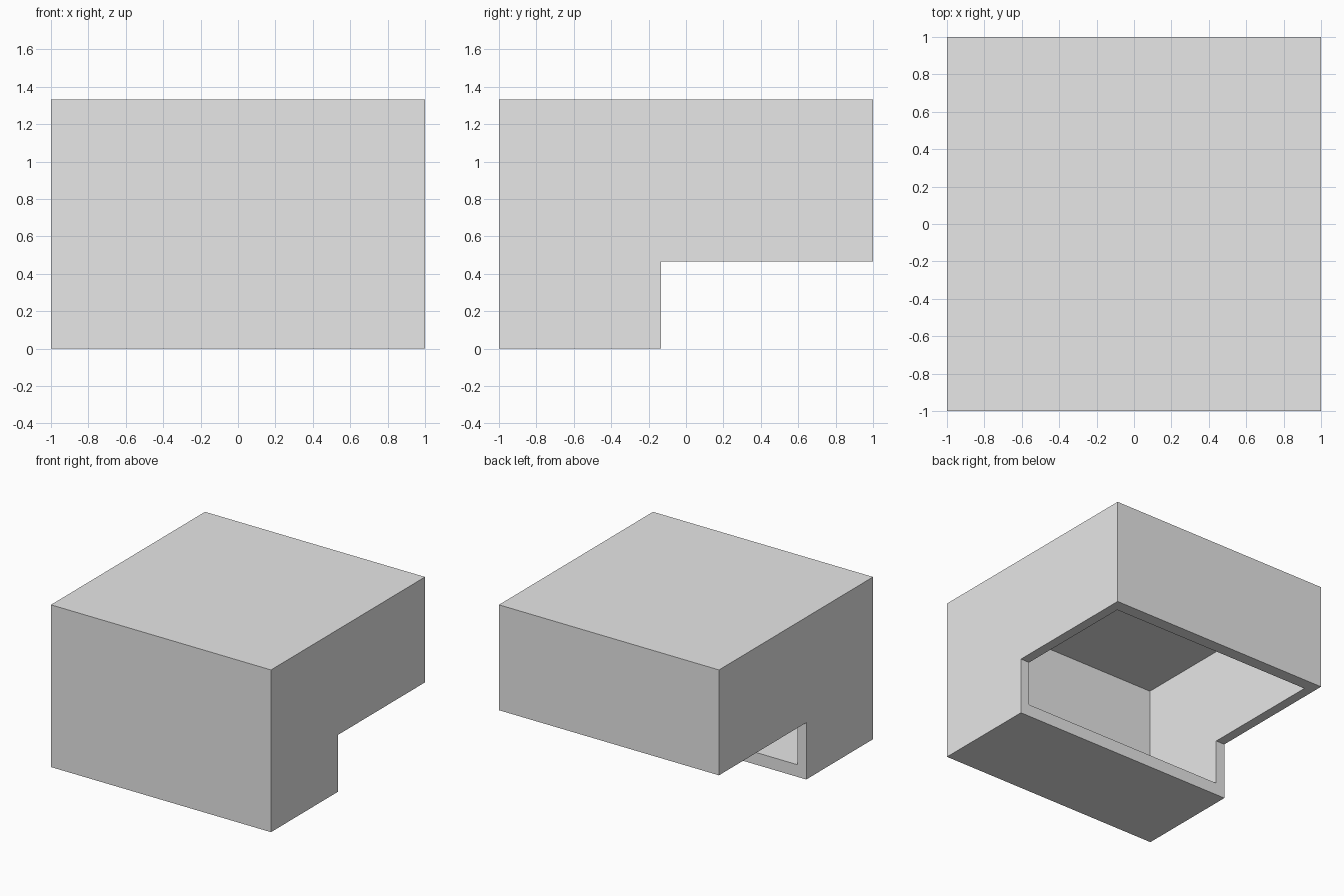
import bpy
import bmesh

cube = bpy.data.objects.get("Cube")
if cube:
    bpy.data.objects.remove(cube, do_unlink=True)

# Single grey material
grey = bpy.data.materials.new("light_grey")
grey.use_nodes = True
colour = (0.8, 0.8, 0.8, 1.0)
grey.diffuse_color = colour
grey.node_tree.nodes["Principled BSDF"].inputs["Base Color"].default_value = colour

STEP_Y, STEP_Z, TOP = -0.133, 0.467, 1.333
SIDE, FRONT, ROOF, BASE = 0.08, 0.09, 0.09, 0.1


def extrude_profile(name, profile, half_width):
    """Extrude a side profile of (y, z) points across the width."""
    bm = bmesh.new()
    face = bm.faces.new([bm.verts.new((-half_width, y, z)) for y, z in profile])
    moved = bmesh.ops.extrude_face_region(bm, geom=[face])["geom"]
    verts = [v for v in moved if isinstance(v, bmesh.types.BMVert)]
    bmesh.ops.translate(bm, verts=verts, vec=(2 * half_width, 0, 0))
    bmesh.ops.recalc_face_normals(bm, faces=bm.faces)
    mesh = bpy.data.meshes.new(name)
    bm.to_mesh(mesh)
    bm.free()
    mesh.materials.append(grey)
    obj = bpy.data.objects.new(name, mesh)
    bpy.context.collection.objects.link(obj)
    return obj


# Stepped housing
housing = extrude_profile("stepped_housing", [
    (-1, 0), (STEP_Y, 0), (STEP_Y, STEP_Z), (1, STEP_Z), (1, TOP), (-1, TOP)], 1)

# Cavity, open through the step face and the overhang underside
back = 1 - BASE
front = -1 + FRONT
ceiling = TOP - ROOF
cavity = extrude_profile("cavity_cutter", [
    (front, BASE), (0.2, BASE), (0.2, 0.3), (back, 0.3),
    (back, ceiling), (front, ceiling)], 1 - SIDE)
cavity.hide_render = True
cavity.hide_viewport = True

cut = housing.modifiers.new("hollow", 'BOOLEAN')
cut.operation = 'DIFFERENCE'
cut.solver = 'EXACT'
cut.object = cavity
